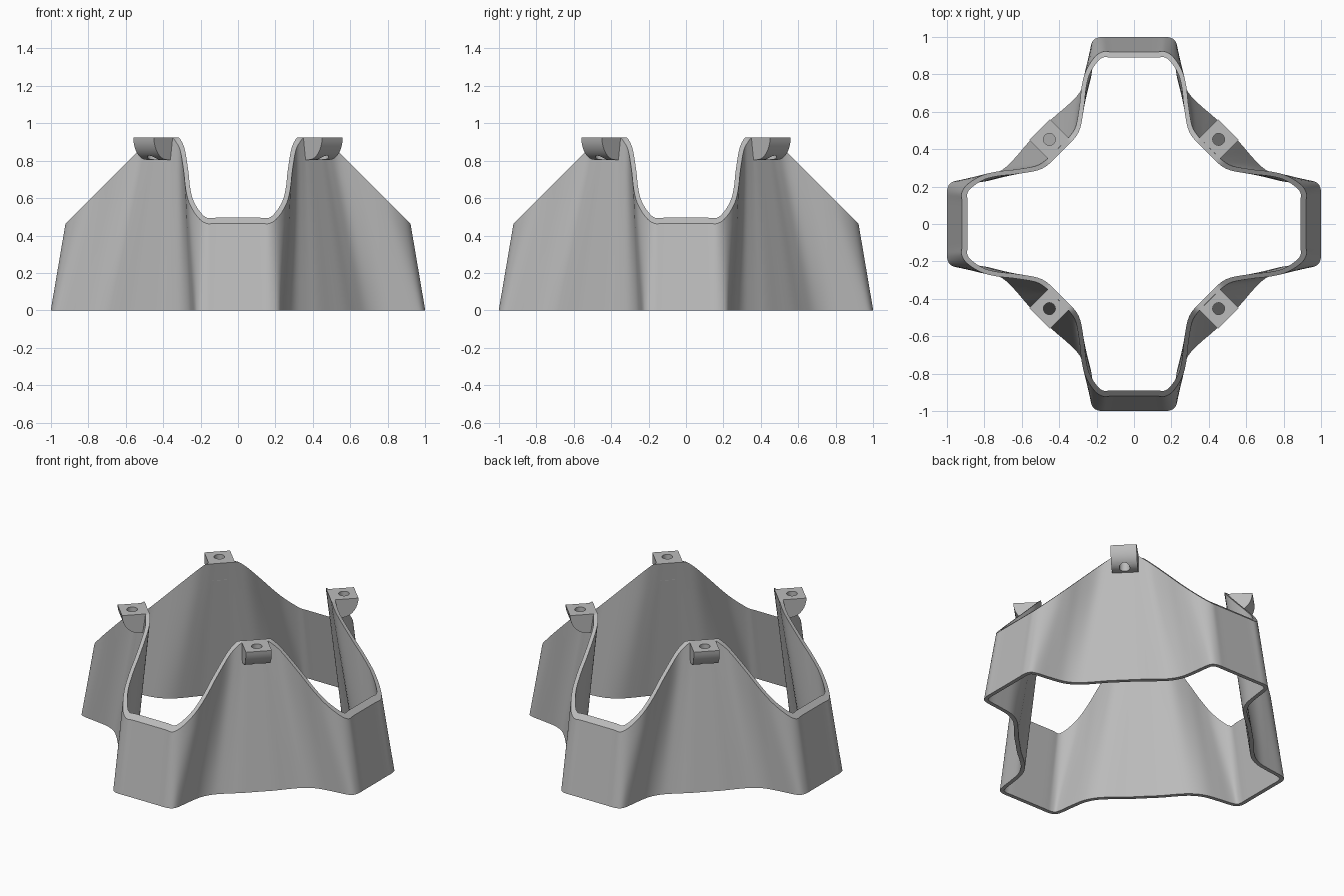
import bpy, bmesh, math
from mathutils import Vector

if "Cube" in bpy.data.objects:
    bpy.data.objects.remove(bpy.data.objects["Cube"])

TOP = 0.925        # height of the four corner peaks
SLOPE = 1.385      # 45 degree top cut: z = SLOPE - max(|x|, |y|)
WALL = 0.025
ROWS = 6

gray = bpy.data.materials.new("plain gray")
gray.use_nodes = True
gray.diffuse_color = (0.5, 0.5, 0.5, 1)
gray.node_tree.nodes["Principled BSDF"].inputs["Base Color"].default_value = (0.5, 0.5, 0.5, 1)


def finish(bm, name):
    bmesh.ops.recalc_face_normals(bm, faces=bm.faces)
    mesh = bpy.data.meshes.new(name)
    bm.to_mesh(mesh)
    bm.free()
    mesh.materials.append(gray)
    obj = bpy.data.objects.new(name, mesh)
    bpy.context.collection.objects.link(obj)
    return obj


def smooth(obj, degrees):
    bpy.ops.object.select_all(action="DESELECT")
    obj.select_set(True)
    bpy.context.view_layer.objects.active = obj
    bpy.ops.object.shade_smooth_by_angle(angle=math.radians(degrees))


def full_loop(eighth):
    """Mirror one eighth across the diagonal, then turn it round four times."""
    pts = [Vector(p) for p in eighth]
    pts += [p.yx for p in reversed(pts[1:-1])]
    loop = []
    for _ in range(4):
        loop += pts
        pts = [Vector((p.y, -p.x)) for p in pts]
    return loop


def spline(loop, steps=4):
    """Closed Catmull-Rom curve through the points."""
    out, n = [], len(loop)
    for i in range(n):
        a, b, c, d = (loop[(i + k) % n] for k in (-1, 0, 1, 2))
        for s in range(steps):
            t = s / steps
            out.append(0.5 * (2 * b + (c - a) * t + (2 * a - 5 * b + 4 * c - d) * t ** 2
                              + (3 * b - a - 3 * c + d) * t ** 3))
    return out


def inset(loop, dist):
    out, n = [], len(loop)
    for i, p in enumerate(loop):
        d = (loop[(i + 1) % n] - loop[i - 1]).normalized()
        out.append(p + Vector((d.y, -d.x)) * dist)
    return out


# Shell: ruled wall between a cross-shaped base and a narrower top outline
base = spline(full_loop([(0, 1), (.12, 1), (.175, 1), (.215, .985), (.232, .945), (.245, .85),
                         (.262, .76), (.30, .69), (.36, .63), (.43, .57), (.5, .5)]))
crown = spline(full_loop([(0, .841), (.11, .841), (.165, .841), (.218, .80), (.277, .731), (.295, .685),
                          (.298, .606), (.311, .513), (.345, .465), (.375, .435), (.405, .405)]))


def skin(bm, low, high):
    columns = []
    for b, t in zip(low, high):
        mb, mt = max(map(abs, b)), max(map(abs, t))
        end = min(1, (SLOPE - mb) / (TOP + mt - mb))
        column = []
        for r in range(ROWS + 1):
            f = end * r / ROWS
            p = b.lerp(t, f)
            column.append(bm.verts.new((p.x, p.y, TOP * f)))
        columns.append(column)
    return columns


bm = bmesh.new()
outer = skin(bm, base, crown)
inner = skin(bm, inset(base, WALL), inset(crown, WALL))
for i in range(len(outer)):
    o, p, q, r = outer[i - 1], outer[i], inner[i], inner[i - 1]
    for k in range(ROWS):
        bm.faces.new((o[k], p[k], p[k + 1], o[k + 1]))
        bm.faces.new((q[k], r[k], r[k + 1], q[k + 1]))
    bm.faces.new((o[0], r[0], q[0], p[0]))
    bm.faces.new((o[-1], p[-1], q[-1], r[-1]))
shell = finish(bm, "shell_wall")
smooth(shell, 35)

# Mounting lug: rounded bracket profile extruded sideways, with a vertical hole
HALF = 0.078
profile = [(.565, TOP), (.714, TOP)]
for k in range(1, 11):
    a = math.pi / 2 * k / 10
    profile.append((.615 + .099 * math.cos(a), TOP - .12 * math.sin(a)))
profile.append((.565, TOP - .12))
bm = bmesh.new()
face = bm.faces.new([bm.verts.new((d, -HALF, z)) for d, z in profile])
side = bmesh.ops.extrude_face_region(bm, geom=[face])["geom"]
bmesh.ops.translate(bm, vec=(0, 2 * HALF, 0),
                    verts=[g for g in side if isinstance(g, bmesh.types.BMVert)])
lug = finish(bm, "mounting_lug")

bpy.ops.mesh.primitive_cylinder_add(vertices=24, radius=.032, depth=.6, location=(.64, 0, TOP))
cutter = bpy.context.object
cutter.name = "hole_cutter"
cutter.hide_render = True
cut = lug.modifiers.new("hole", "BOOLEAN")
cut.operation = "DIFFERENCE"
cut.solver = "EXACT"
cut.object = cutter
bpy.context.view_layer.objects.active = lug
bpy.ops.object.modifier_apply(modifier=cut.name)
bpy.data.objects.remove(cutter)
smooth(lug, 30)

# One lug on each diagonal corner
for k, corner in enumerate(("back_left", "back_right", "front_right", "front_left")):
    part = lug if k == 0 else lug.copy()
    if k:
        bpy.context.collection.objects.link(part)
    part.name = "mounting_lug_" + corner
    part.rotation_euler.z = math.radians(45 + 90 * k)
